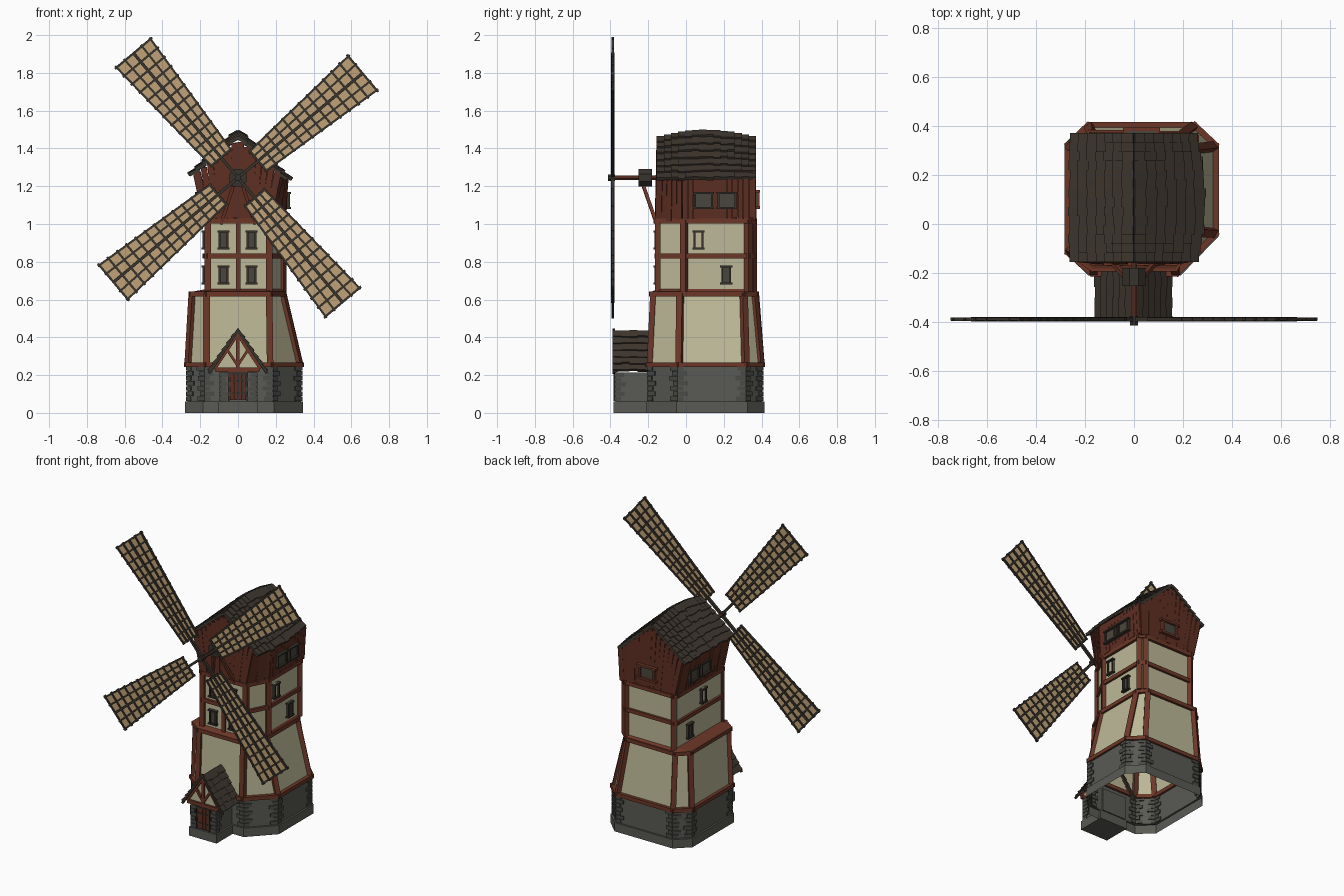
import bpy, bmesh, math, random
from mathutils import Vector as V, Matrix as M

if "Cube" in bpy.data.objects:
    bpy.data.objects.remove(bpy.data.objects["Cube"])

random.seed(4)
rnd = random.uniform


def mat(name, r, g, b):
    m = bpy.data.materials.new(name)
    m.diffuse_color = tuple((c / 255) ** 2.2 for c in (r, g, b)) + (1,)
    m.use_nodes = True
    m.node_tree.nodes["Principled BSDF"].inputs["Base Color"].default_value = m.diffuse_color
    return m


STONE = mat("grey stone", 90, 91, 85)
QUOIN = mat("dark stone", 76, 77, 72)
PLASTER = mat("cream plaster", 188, 183, 150)
WOOD = mat("red brown timber", 108, 58, 44)
PLANK = mat("dark red planks", 94, 50, 39)
ROOF = mat("dark roof shingle", 64, 57, 50)
DARK = mat("blackened wood", 58, 53, 47)
CLOTH = mat("tan sailcloth", 190, 160, 118)
PANE = mat("dark window", 74, 72, 62)


def finish(bm, name, m):
    me = bpy.data.meshes.new(name)
    bm.to_mesh(me)
    bm.free()
    me.materials.append(m)
    ob = bpy.data.objects.new(name, me)
    bpy.context.collection.objects.link(ob)
    return ob


def box(bm, c, s, rot=None):
    t = M.Translation(c) @ (rot or M()) @ M.Diagonal((*s, 1))
    bmesh.ops.create_cube(bm, size=1, matrix=t)


def beam(bm, p, q, w, d, ref=(0, 0, 1), ext=0):
    """Box from p to q; w across, d along the ref normal."""
    p, q = V(p), V(q)
    t = (q - p).normalized()
    side = t.cross(V(ref)).normalized()
    n = side.cross(t)
    rot = M((side, n, t)).transposed().to_4x4()
    box(bm, (p + q) / 2, (w, d, (q - p).length + ext), rot)


def loft(name, m, rings):
    """Open octagonal shell through (z, points) rings."""
    bm = bmesh.new()
    vs = [[bm.verts.new((x, y, z)) for x, y in pts] for z, pts in rings]
    for a, b in zip(vs, vs[1:]):
        for i in range(len(a)):
            j = (i + 1) % len(a)
            bm.faces.new((a[i], a[j], b[j], b[i]))
    return finish(bm, name, m)


def grow(pts, d):
    cx, cy = 0.03, 0.1
    k = 1 + d / 0.3
    return [(cx + (x - cx) * k, cy + (y - cy) * k) for x, y in pts]


# Uneven octagons, counter-clockwise from front left
FOOT = [(-.185, -.21), (.19, -.21), (.345, -.05), (.345, .325), (.25, .415), (-.19, .415), (-.28, .33), (-.28, -.12)]
LOW = [(-.165, -.193), (.17, -.193), (.325, -.035), (.325, .315), (.24, .395), (-.18, .395), (-.262, .315), (-.262, -.11)]
MID = [(-.165, -.175), (.165, -.175), (.235, -.03), (.235, .305), (.19, .36), (-.175, .365), (-.24, .3), (-.24, -.12)]
TOP = [(-.16, -.15), (.165, -.15), (.235, -.01), (.235, .33), (.205, .355), (-.155, .355), (-.17, .34), (-.17, -.14)]
WALL = grow(FOOT, -.012)

# Tower shells
loft("stone_base", STONE, [(0, FOOT), (.06, FOOT), (.06, WALL), (.25, WALL), (.25, LOW)])
loft("lower_plaster_wall", PLASTER, [(.25, LOW), (.63, MID)])
loft("upper_plaster_wall", PLASTER, [(.64, TOP), (1.02, TOP)])
loft("timber_ledge", WOOD, [(.62, grow(MID, .015)), (.64, grow(MID, .015)), (.655, TOP)])

# Horizontal bands and corner posts
bm = bmesh.new()
for z, pts in ((.255, grow(LOW, .006)), (.63, grow(MID, .004)), (.83, TOP), (1.015, grow(TOP, .004))):
    for i in range(8):
        p, q = pts[i], pts[(i + 1) % 8]
        beam(bm, (*p, z), (*q, z), .03, .026, ext=.02)
for z0, a, z1, b in ((.25, LOW, .63, MID), (.64, TOP, 1.02, TOP)):
    for i in range(8):
        if z0 > .5 and i in (6, 7):
            continue
        n = V((a[i][0] - .03, a[i][1] - .1, 0))
        if i in (0, 1):
            n = V((0, -1, 0))
        beam(bm, (*a[i], z0), (*b[i], z1), .034, .03, n)
beam(bm, (.002, -.152, .64), (.002, -.152, 1.02), .024, .02, (0, -1, 0))
finish(bm, "timber_frame", WOOD)


# Corner stones, alternating long and short
def quoins(bm, pts, corners, z0, z1, rows):
    h = (z1 - z0) / rows
    for i in corners:
        c = V((*pts[i], 0))
        for s in (-1, 1):
            d = (V((*pts[(i + s) % len(pts)], 0)) - c).normalized()
            for r in range(rows):
                L = (.032 if (r + (s > 0)) % 2 else .05) * rnd(.85, 1.1)
                z = V((0, 0, z0 + h * (r + .5)))
                beam(bm, c + z - d * .004, c + d * L + z, h * .88, .014, d.cross(V((0, 0, 1))))


bm = bmesh.new()
quoins(bm, WALL, range(8), .062, .25, 7)
PORCH = [(-.09, -.372), (.095, -.372), (.095, -.19), (-.09, -.19)]
quoins(bm, PORCH, (0, 1), .062, .215, 6)
finish(bm, "corner_stones", QUOIN)


# Shingled roofs: overlapping rows of tilted boards
def shingles(name, ridge, eaves, y0, y1, rows, cols, th):
    bm = bmesh.new()
    for s, eave in zip((-1, 1), eaves):
        for r in range(rows):
            for c in range(cols):
                y = y0 + (y1 - y0) * (c + .5) / cols
                top, e = V((0, y, ridge(y))), V(eave(y))
                n = V((0, 1, 0)).cross(e - top).normalized()
                n = n if n.z > 0 else -n
                a = top.lerp(e, (r + 1) / rows + rnd(-.015, .02))
                b = top.lerp(e, max(0, r - .25) / rows)
                beam(bm, a + n * th * .6, b - n * th * .1, (y1 - y0) / cols * 1.01, th * rnd(.85, 1.1), n)
    return finish(bm, name, ROOF)


def crown(y):
    return 1 - ((y - .105) / .265) ** 2


shingles("cap_roof", lambda y: 1.452 + .04 * crown(y),
         (lambda y: (-.252, y, 1.25 + .01 * crown(y)), lambda y: (.245 + .033 * crown(y), y, 1.232)),
         -.155, .37, 7, 14, .018)
shingles("porch_roof", lambda y: .433, (lambda y: (-.15, y, .22), lambda y: (.145, y, .22)),
         -.385, -.17, 6, 5, .014)

# Cap walls of flared vertical planks, running up to the gable slopes
bot = [(-.175, -.155), (.17, -.155), (.245, -.02), (.245, .362), (-.175, .362)]
top = [(-.23, -.15), (.225, -.15), (.258, -.02), (.258, .362), (-.23, .362)]
bm = bmesh.new()
for i, n in enumerate((14, 5, 13, 15, 17)):
    j = (i + 1) % 5
    b0, b1, t0, t1 = (V((*p, 0)) for p in (bot[i], bot[j], top[i], top[j]))
    nrm = (b1 - b0).cross(V((0, 0, 1))).normalized()
    for k in range(n):
        f = (k + .5) / n
        b, t = b0.lerp(b1, f), t0.lerp(t1, f)
        b.z = 1.02 + rnd(-.012, .014)
        t.z = 1.445 - abs(t.x) * .8
        w = max((t1 - t0).length, (b1 - b0).length) / n * rnd(.93, 1.02)
        beam(bm, b + nrm * rnd(-.003, .004), t, w, .014, nrm)
finish(bm, "cap_planks", PLANK)


# Windows: pane, frame and wider sill and lintel
def window(frame, pane, c, ang, w, h, t=.01, lip=.012):
    R = M.Rotation(ang, 4, 'Z')
    C = V(c)

    def put(bm, x, z, sx, sz, d):
        box(bm, C + R @ V((x, -d / 2, z)), (sx, d, sz), R)
    put(pane, 0, 0, w, h, .008)
    for s in (-1, 1):
        put(frame, s * (w - t) / 2, 0, t, h, .018)
        put(frame, 0, s * (h - t) / 2, w + lip, t, .022)


fr, pn, lt = bmesh.new(), bmesh.new(), bmesh.new()
RIGHT, BACK, LEFT = math.pi / 2, math.pi, -math.pi / 2
for z in (.915, .73):
    for x in (-.077, .071):
        window(fr, pn, (x, -.15, z), 0, .052, .1)
for x, a in ((.235, RIGHT), (-.17, LEFT)):
    window(fr, lt, (x, .066, .915), a, .052, .1)
    window(fr, pn, (x, .213, .73), a, .052, .1)
for x, a in ((.258, RIGHT), (-.205, LEFT)):
    for y in (.092, .218):
        window(fr, pn, (x, y, 1.125), a, .1, .09)
rf = bmesh.new()
window(rf, pn, (.03, .37, 1.13), BACK, .12, .1, .014, .03)
finish(fr, "window_frames", DARK)
finish(pn, "window_panes", PANE)
finish(lt, "pale_window_panes", PLASTER)
finish(rf, "back_window_frame", WOOD)

# Porch: stone body, gable with timbers, door
bm = bmesh.new()
box(bm, (.002, -.29, .03), (.21, .19, .06))
box(bm, (.002, -.28, .137), (.185, .184, .155))
finish(bm, "porch_walls", STONE)
bm = bmesh.new()
tri = [bm.verts.new(p) for p in ((-.125, -.366, .23), (.12, -.366, .23), (-.002, -.366, .425))]
bm.faces.new(tri)
finish(bm, "porch_gable", PLASTER)
bm = bmesh.new()
F = (0, -1, 0)
for p, q, w in (((-.12, .228), (.115, .228), .024), ((-.002, .23), (-.002, .42), .018),
                ((-.002, .25), (-.055, .33), .014), ((-.002, .25), (.05, .33), .014),
                ((-.125, .235), (-.002, .42), .02), ((.12, .235), (-.002, .42), .02)):
    beam(bm, (p[0], -.37, p[1]), (q[0], -.37, q[1]), w, .02, F)
finish(bm, "porch_timbers", WOOD)
bm = bmesh.new()
for s in (-1, 1):
    beam(bm, (s * .15, -.383, .213), (0, -.383, .44), .014, .014, F, .01)
finish(bm, "porch_barge_boards", DARK)
bm = bmesh.new()
for k in range(4):
    box(bm, (-.033 + k * .022, -.374, .137), (.019, .012, .14))
finish(bm, "door_planks", PLANK)
bm = bmesh.new()
for s in (-1, 1):
    box(bm, (s * .049, -.376, .137), (.01, .016, .15))
box(bm, (0, -.376, .21), (.108, .016, .012))
for z in (.105, .17):
    box(bm, (0, -.378, z), (.088, .01, .008))
finish(bm, "door_frame", DARK)


# Axle, bearing block and braces
def cyl(name, m, r, y0, y1, n):
    bm = bmesh.new()
    T = M.Translation((0, (y0 + y1) / 2, 1.245)) @ M.Rotation(math.pi / 2, 4, 'X') @ M.Rotation(math.pi / n, 4, 'Z')
    bmesh.ops.create_cone(bm, cap_ends=True, segments=n, radius1=r, radius2=r, depth=y1 - y0, matrix=T)
    finish(bm, name, m)


cyl("axle", WOOD, .013, -.4, -.1, 8)
cyl("axle_cap", DARK, .018, -.414, -.375, 8)
cyl("bearing_block", DARK, .05, -.252, -.18, 8)
bm = bmesh.new()
for s in (-1, 1):
    beam(bm, (s * .025, -.225, 1.2), (s * .09, -.155, 1.0), .018, .018, F)
finish(bm, "axle_braces", WOOD)

# Four sails: cloth trapezoid with wooden lattice
cl, la = bmesh.new(), bmesh.new()
R0, R1, W0, W1, Y = .14, .86, .067, .117, -.387
for k in range(4):
    a = math.radians(40 + 90 * k)
    u, v = V((math.cos(a), 0, math.sin(a))), V((-math.sin(a), 0, math.cos(a)))

    def P(r, s):
        return u * r + v * s * (W0 + (W1 - W0) * (r - R0) / (R1 - R0)) + V((0, Y, 1.245))
    cl.faces.new([cl.verts.new(P(r, s)) for r, s in ((R0, -1), (R1, -1), (R1, 1), (R0, 1))])
    beam(la, P(0, 0), P(R1, 0), .016, .018, F)
    for s in (-1, -.5, .5, 1):
        beam(la, P(R0, s), P(R1, s), .011, .014, F, .02)
    for i in range(13):
        r = R0 + (R1 - R0) * i / 12
        beam(la, P(r, -1.1), P(r, 1.1), .012, .012, F)
finish(cl, "sail_cloth", CLOTH)
finish(la, "sail_lattice", DARK)
